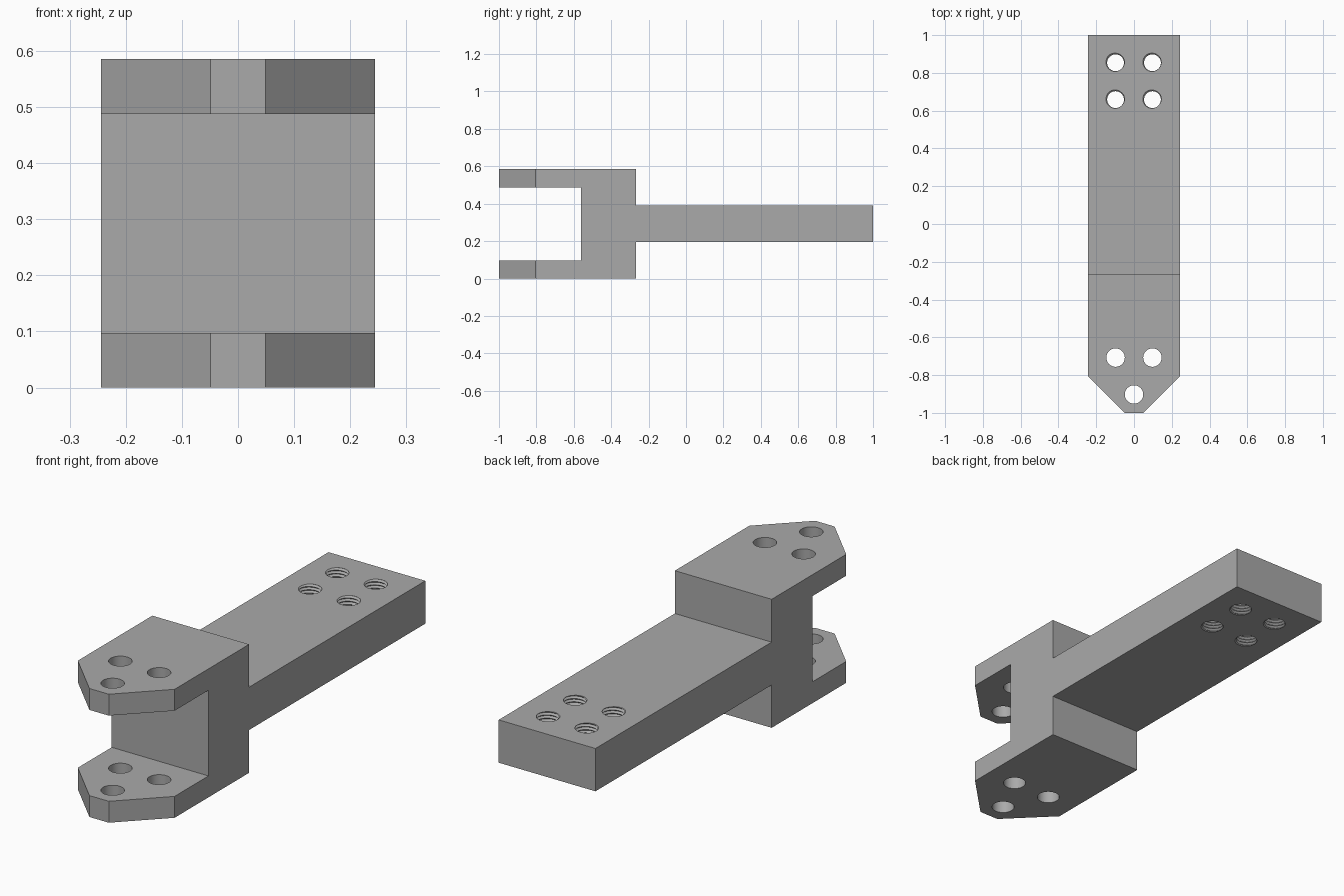
import bpy, bmesh, math
from mathutils import Matrix

cube = bpy.data.objects.get("Cube")
if cube:
    bpy.data.objects.remove(cube, do_unlink=True)

U = 2 / 41            # design module: the bracket is 41 modules long
SEG = 40

steel = bpy.data.materials.new("grey_steel")
steel.use_nodes = True
GREY = (0.4, 0.4, 0.4, 1)
steel.diffuse_color = GREY
steel.node_tree.nodes["Principled BSDF"].inputs["Base Color"].default_value = GREY


def finish(name, bm):
    bmesh.ops.recalc_face_normals(bm, faces=bm.faces[:])
    mesh = bpy.data.meshes.new(name)
    bm.to_mesh(mesh)
    bm.free()
    mesh.materials.append(steel)
    ob = bpy.data.objects.new(name, mesh)
    bpy.context.collection.objects.link(ob)
    return ob


def prism(name, points, shift):
    """Extrude a closed outline along a shift vector."""
    bm = bmesh.new()
    face = bm.faces.new([bm.verts.new(p) for p in points])
    out = bmesh.ops.extrude_face_region(bm, geom=[face])
    verts = [v for v in out["geom"] if isinstance(v, bmesh.types.BMVert)]
    bmesh.ops.translate(bm, verts=verts, vec=shift)
    return finish(name, bm)


def apply_boolean(target, cutter, operation):
    cutter.hide_render = True
    mod = target.modifiers.new("cut", "BOOLEAN")
    mod.operation, mod.solver, mod.object = operation, "EXACT", cutter
    bpy.context.view_layer.objects.active = target
    bpy.ops.object.modifier_apply(modifier=mod.name)
    bpy.data.objects.remove(cutter, do_unlink=True)


def plain_cutter(x, y):
    bm = bmesh.new()
    bmesh.ops.create_cone(bm, cap_ends=True, segments=SEG, radius1=U, radius2=U,
                          depth=16 * U, matrix=Matrix.Translation((x, y, 6 * U)))
    return finish("bolt_cutter", bm)


def thread_cutter(x, y, minor=0.0445, major=0.053, pitch=0.0146):
    """Helical screw body; the last column joins the first one turn higher."""
    bm = bmesh.new()
    rows = 2 * math.ceil((4 * U + 4 * pitch) / pitch)
    z0 = 4 * U - 2.5 * pitch
    cols = []
    for i in range(SEG):
        a = math.tau * i / SEG
        last = rows + (3 if i == 0 else 1)
        cols.append([bm.verts.new((
            x + (major if k % 2 else minor) * math.cos(a),
            y + (major if k % 2 else minor) * math.sin(a),
            z0 + (k / 2 + i / SEG) * pitch)) for k in range(last)])
    for i in range(SEG):
        nxt = cols[(i + 1) % SEG]
        s = 2 if i == SEG - 1 else 0
        for k in range(rows):
            bm.faces.new((cols[i][k], nxt[k + s], nxt[k + 1 + s], cols[i][k + 1]))
    # close both ends with a fan round the axis
    first = cols[0]
    low = [c[0] for c in cols] + [first[2], first[1]]
    high = [c[rows] for c in cols] + [first[rows + 2], first[rows + 1]]
    for ring, z in ((low, z0 - pitch), (high, z0 + (rows / 2 + 2) * pitch)):
        tip = bm.verts.new((x, y, z))
        for j, v in enumerate(ring):
            bm.faces.new((v, ring[(j + 1) % len(ring)], tip))
    return finish("thread_cutter", bm)


# side profile in modules from the fork tip: upper half, mirrored below
half = [(9, 10), (0, 10), (0, 12), (15, 12), (15, 8), (41, 8)]
side = half + [(y, 12 - z) for y, z in reversed(half)]
bracket = prism("fork_bracket", [(-5 * U, y * U - 1, z * U) for y, z in side],
                (10 * U, 0, 0))

# chamfered corners of the fork tips
for s in (-1, 1):
    wedge = [(s * U, -1), (s * 5 * U, 4 * U - 1), (s * 9 * U, 8 * U - 1),
             (s * 9 * U, -1 - 4 * U), (s * -3 * U, -1 - 4 * U)]
    apply_boolean(bracket, prism("corner_cutter", [(x, y, -U) for x, y in wedge],
                                 (0, 0, 14 * U)), "DIFFERENCE")

# three plain bolt holes through both fork plates
for x, y in ((0, 2), (-2, 6), (2, 6)):
    apply_boolean(bracket, plain_cutter(x * U, y * U - 1), "DIFFERENCE")

# four threaded holes near the end of the bar
for x in (-2, 2):
    for y in (34, 38):
        apply_boolean(bracket, thread_cutter(x * U, y * U - 1), "DIFFERENCE")

bpy.ops.object.select_all(action="DESELECT")
bracket.select_set(True)
bpy.context.view_layer.objects.active = bracket
bpy.ops.object.shade_smooth_by_angle(angle=math.radians(30))
